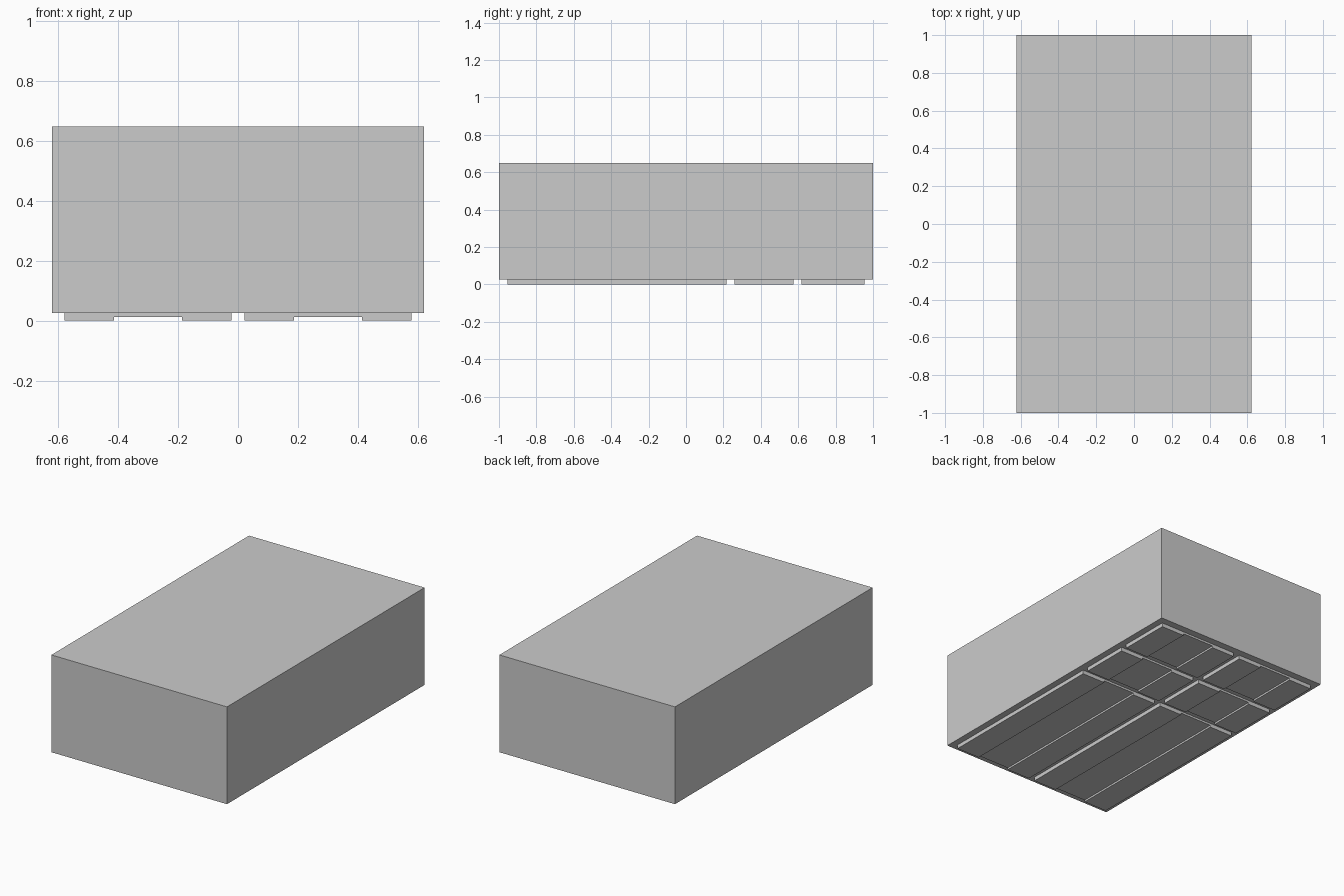
import bpy, bmesh

if "Cube" in bpy.data.objects:
    bpy.data.objects.remove(bpy.data.objects["Cube"])

HX, HY = 0.622, 1.0            # half width, half length
BOTTOM, TOP = 0.025, 0.648     # block height range
RECESS = 0.012                 # height of the channel in each pad


def finish(bm, name):
    mesh = bpy.data.meshes.new(name)
    bm.to_mesh(mesh)
    bm.free()
    obj = bpy.data.objects.new(name, mesh)
    bpy.context.collection.objects.link(obj)
    return obj


# Main block
bm = bmesh.new()
bmesh.ops.create_cube(bm, size=2)
for v in bm.verts:
    v.co = (v.co.x * HX, v.co.y * HY, TOP if v.co.z > 0 else BOTTOM)
bm.normal_update()


def corner(x, y, z):
    return min(bm.verts, key=lambda v: (v.co.x - x * HX) ** 2 + (v.co.y - y * HY) ** 2 + (v.co.z - z) ** 2)


# Front and left sides: split on the diagonal, lower triangle faces inward
low, high = corner(-1, -1, BOTTOM), corner(-1, -1, TOP)
for far in (corner(1, -1, BOTTOM), corner(-1, 1, BOTTOM)):
    side = next(f for f in bm.faces if all(v in f.verts for v in (low, high, far)))
    bmesh.utils.face_split(side, high, far)
    tri = next(f for f in bm.faces if set(f.verts) == {low, high, far})
    tri.normal_flip()
finish(bm, "block")


# Channelled pads on the underside, open where they meet the block
PROFILE = [(0.022, BOTTOM), (0.022, 0), (0.187, 0), (0.187, RECESS),
           (0.415, RECESS), (0.415, 0), (0.58, 0), (0.58, BOTTOM)]


def pad(name, side, y0, y1):
    bm = bmesh.new()
    ends = [[bm.verts.new((side * x, y, z)) for x, z in PROFILE] for y in (y0, y1)]
    for end in ends:
        # each end is two legs joined by a thin web
        for ids in ((0, 1, 2, 3), (0, 3, 4, 7), (4, 5, 6, 7)):
            bm.faces.new([end[i] for i in ids])
    for i in range(len(PROFILE) - 1):
        bm.faces.new((ends[0][i], ends[0][i + 1], ends[1][i + 1], ends[1][i]))
    bmesh.ops.recalc_face_normals(bm, faces=bm.faces)
    # recess face must look down
    bm.normal_update()
    if any(f.normal.z > 0.5 for f in bm.faces):
        bmesh.ops.reverse_faces(bm, faces=bm.faces)
    finish(bm, name)


for row, y0, y1 in (("front", -0.955, 0.217), ("middle", 0.258, 0.575), ("back", 0.618, 0.955)):
    for label, side in (("left", -1), ("right", 1)):
        pad(f"{row}_{label}_pad", side, y0, y1)
